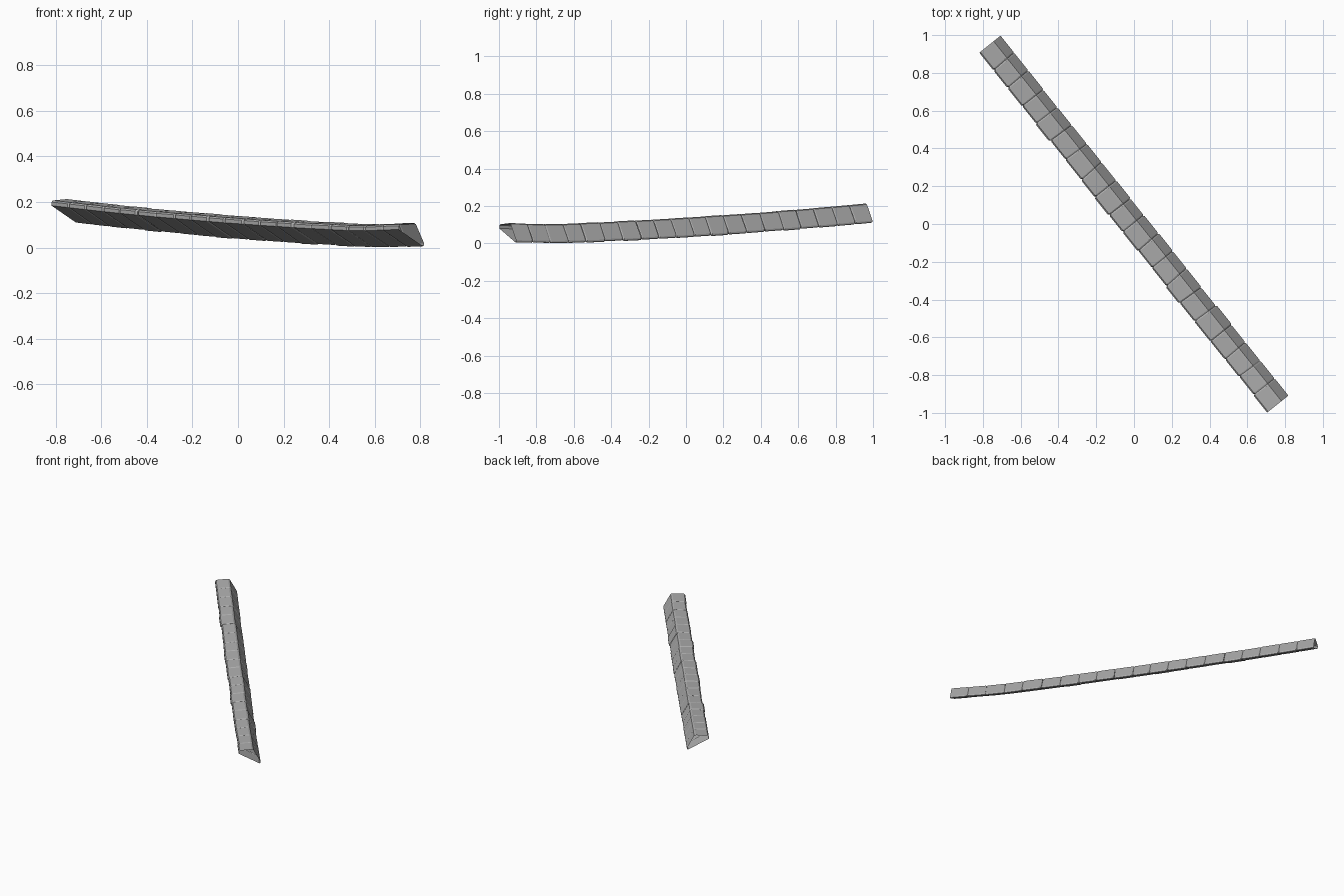
import bpy, bmesh, random
from mathutils import Vector

if "Cube" in bpy.data.objects:
    bpy.data.objects.remove(bpy.data.objects["Cube"], do_unlink=True)

random.seed(4)
ALONG = Vector((0.6247, -0.7809, 0))     # direction of the run
ACROSS = Vector((0.7809, 0.6247, 0))     # width direction
HALF = 1.22
COUNT = 20
GROOVE = 0.007

# Wedge cross-section: (across, height)
PROFILE = [(-0.073, 0.074), (-0.073, 0.090), (-0.066, 0.097), (0.012, 0.103),
           (0.024, 0.098), (0.071, 0.012), (0.071, 0.003), (0.064, 0.0)]
CENTRE = (0.005, 0.065)

stone = bpy.data.materials.new("grey stone")
stone.use_nodes = True
GREY = (0.42, 0.42, 0.42, 1)
stone.diffuse_color = GREY
stone.node_tree.nodes["Principled BSDF"].inputs["Base Color"].default_value = GREY


def rise(s):
    """Gentle upward sweep of the run."""
    return max(0.0, 0.035 - 0.0485 * s + 0.0107 * s * s) + 0.02 * max(0, s - 0.95)


def ring(bm, s, scale, shift, skew):
    verts = []
    for n, h in PROFILE:
        n = CENTRE[0] + (n - CENTRE[0]) * scale + shift
        h = CENTRE[1] + (h - CENTRE[1]) * scale
        p = ALONG * (s + skew * n) + ACROSS * n
        p.z = h + rise(s)
        verts.append(bm.verts.new(p))
    return verts


def stone_block(index, start, end, skew0, skew1):
    """Hollow wedge stone with chamfered ends that form the joints."""
    bm = bmesh.new()
    size = random.uniform(0.97, 1.03)
    shift = random.uniform(-0.003, 0.003)
    if index in (0, COUNT - 1):
        size, shift = 1.0, 0.0
    lip0 = 0.99 if index == 0 else 0.91
    lip1 = 0.99 if index == COUNT - 1 else 0.91
    rings = [ring(bm, start, lip0, shift, skew0),
             ring(bm, start + GROOVE, size, shift, skew0),
             ring(bm, end - GROOVE, size, shift, skew1),
             ring(bm, end, lip1, shift, skew1)]
    count = len(PROFILE)
    for a, b in zip(rings, rings[1:]):
        for i in range(count):
            j = (i + 1) % count
            bm.faces.new((a[i], a[j], b[j], b[i]))
    bmesh.ops.recalc_face_normals(bm, faces=bm.faces)
    # Keep the stones resting on or above the ground
    for v in bm.verts:
        v.co.z = max(v.co.z, 0.0)
    mesh = bpy.data.meshes.new("stone_block")
    bm.to_mesh(mesh)
    bm.free()
    mesh.materials.append(stone)
    obj = bpy.data.objects.new(f"stone_block_{index + 1:02d}", mesh)
    bpy.context.collection.objects.link(obj)


# Joints, slightly uneven like hand-laid stones
step = 2 * HALF / COUNT
joints = [-HALF + i * step + (random.uniform(-0.008, 0.008) if 0 < i < COUNT else 0)
          for i in range(COUNT + 1)]
skews = [random.uniform(-0.06, 0.06) if 0 < i < COUNT else 0 for i in range(COUNT + 1)]
for k in range(COUNT):
    stone_block(k, joints[k], joints[k + 1], skews[k], skews[k + 1])
